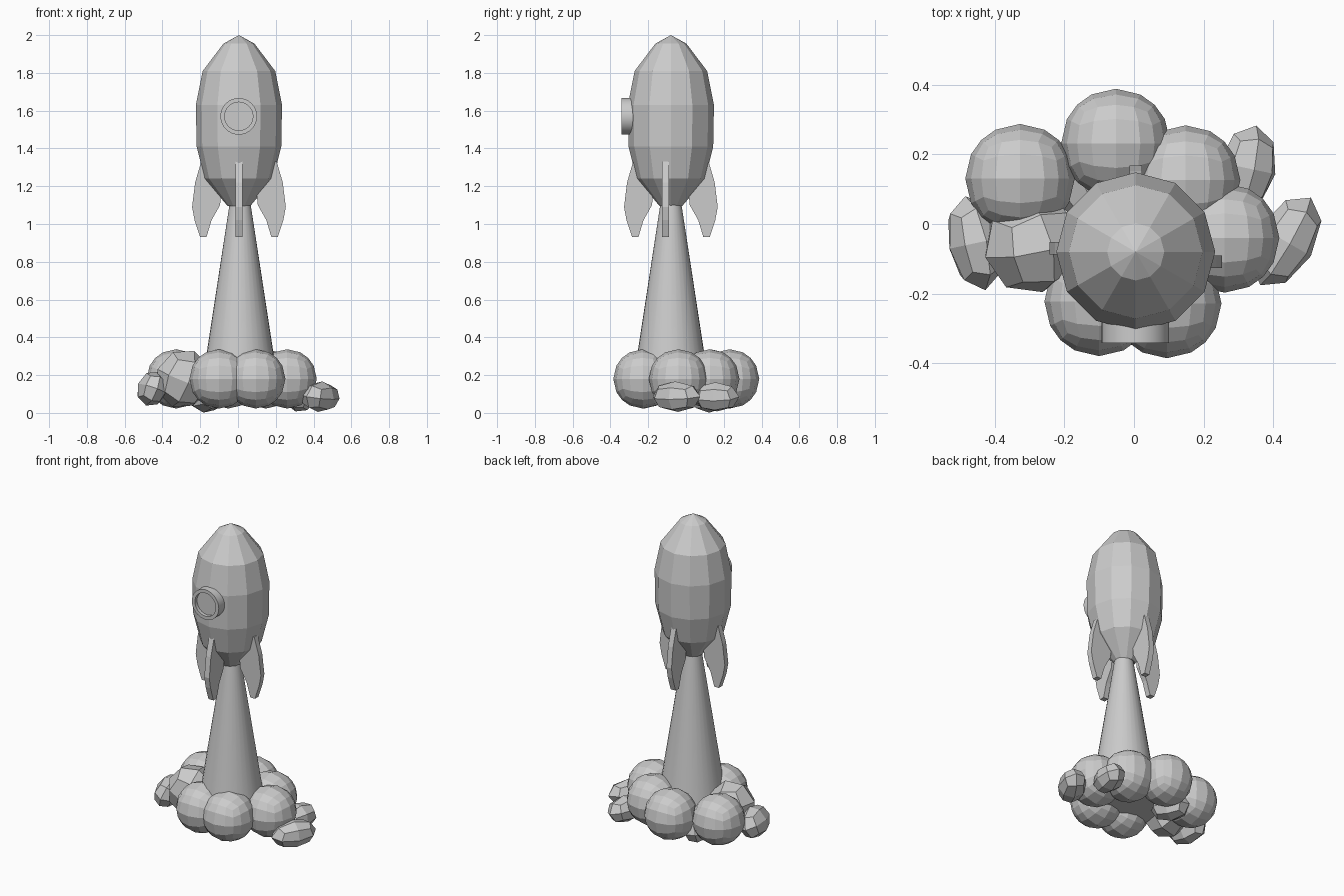
import bpy, bmesh, math
from mathutils import Matrix, Vector, Euler

if "Cube" in bpy.data.objects:
    bpy.data.objects.remove(bpy.data.objects["Cube"])

AXIS = Vector((0.005, -0.08, 0))  # rocket centre line


def add_object(name, bm):
    bmesh.ops.recalc_face_normals(bm, faces=bm.faces)
    mesh = bpy.data.meshes.new(name)
    bm.to_mesh(mesh)
    bm.free()
    ob = bpy.data.objects.new(name, mesh)
    bpy.context.collection.objects.link(ob)
    return ob


def lathe(name, profile, sides, matrix, closed=False):
    """Revolve (radius, height) points around z; radius 0 makes a pole."""
    bm = bmesh.new()
    rings = []
    for r, z in profile:
        if r == 0:
            rings.append([bm.verts.new((0, 0, z))] * sides)
        else:
            rings.append([bm.verts.new((r * math.cos(a), r * math.sin(a), z))
                          for a in (2 * math.pi * i / sides for i in range(sides))])
    pairs = list(zip(rings, rings[1:]))
    if closed:
        pairs.append((rings[-1], rings[0]))
    for lo, hi in pairs:
        for i in range(sides):
            j = (i + 1) % sides
            bm.faces.new(list(dict.fromkeys((lo[i], lo[j], hi[j], hi[i]))))
    bm.transform(matrix)
    return add_object(name, bm)


def smooth(ob):
    bpy.ops.object.select_all(action='DESELECT')
    ob.select_set(True)
    bpy.context.view_layer.objects.active = ob
    bpy.ops.object.shade_smooth_by_angle(angle=math.radians(35))


def blob(name, centre, size, rot=(0, 0, 0), cuts=3):
    """Faceted ball made from a subdivided cube pushed out to a sphere."""
    bm = bmesh.new()
    bmesh.ops.create_cube(bm, size=2)
    bmesh.ops.subdivide_edges(bm, edges=bm.edges[:], cuts=cuts, use_grid_fill=True)
    for v in bm.verts:
        v.co.normalize()
    bm.transform(Matrix.LocRotScale(Vector(centre), Euler([math.radians(a) for a in rot]), Vector(size)))
    return add_object(name, bm)


# Faceted hull
hull = [(0, 1.09), (0.06, 1.095), (0.182, 1.24), (0.224, 1.41), (0.228, 1.63),
        (0.192, 1.81), (0.082, 1.955), (0, 2.0)]
lathe("hull", hull, 12, Matrix.Translation(AXIS))

# Round window: rim and recessed pane
face_front = Matrix.Translation((0.004, -0.29, 1.57)) @ Matrix.Rotation(math.pi / 2, 4, 'X')
smooth(lathe("window_rim", [(0.075, -0.04), (0.097, -0.04), (0.097, 0.052), (0.075, 0.052)],
             32, face_front, closed=True))
smooth(lathe("window_pane", [(0, -0.03), (0.077, -0.03), (0.077, 0.03), (0, 0.03)], 32, face_front))

# Four fins, profile as (distance from axis, height)
fin = [(0.14, 1.335), (0.20, 1.33), (0.232, 1.22), (0.248, 1.09), (0.235, 1.02),
       (0.205, 0.93), (0.172, 0.93), (0.145, 1.02), (0.10, 1.10), (0.09, 1.2)]
for k, side in enumerate(("right", "back", "left", "front")):
    bm = bmesh.new()
    f = bm.faces.new([bm.verts.new((x, -0.018, z)) for x, z in fin])
    out = bmesh.ops.extrude_face_region(bm, geom=[f])
    bmesh.ops.translate(bm, vec=(0, 0.036, 0), verts=[v for v in out["geom"] if isinstance(v, bmesh.types.BMVert)])
    offset = Vector((0, {"right": -0.028, "left": 0.01}.get(side, 0), 0))
    bm.transform(Matrix.Translation(AXIS + offset) @ Matrix.Rotation(k * math.pi / 2, 4, 'Z'))
    add_object("fin_" + side, bm)

# Exhaust cone
smooth(lathe("exhaust", [(0, 0.1), (0.21, 0.1), (0.055, 1.11), (0, 1.11)], 32,
             Matrix.Translation(AXIS + Vector((0.006, 0, 0)))))

# Round smoke puffs
puffs = [(-0.10, -0.222), (0.094, -0.228), (-0.327, 0.13), (-0.052, 0.231), (0.148, 0.126), (0.26, -0.04)]
for i, (x, y) in enumerate(puffs):
    blob(f"smoke_puff_{i + 1}", (x, y, 0.18), (0.157,) * 3)

# Chunky irregular puffs
chunks = [((-0.29, -0.06, 0.18), (0.15, 0.14, 0.16), (10, 20, 15)),
          ((-0.455, -0.055, 0.128), (0.08, 0.138, 0.095), (0, 20, 12)),
          ((0.435, -0.05, 0.086), (0.085, 0.145, 0.082), (0, 10, -30)),
          ((0.325, 0.16, 0.085), (0.085, 0.125, 0.08), (0, 15, -12)),
          ((-0.17, 0.13, 0.085), (0.09, 0.12, 0.085), (0, 10, 30))]
for i, (c, s, r) in enumerate(chunks):
    blob(f"smoke_chunk_{i + 1}", c, s, r, cuts=1)
